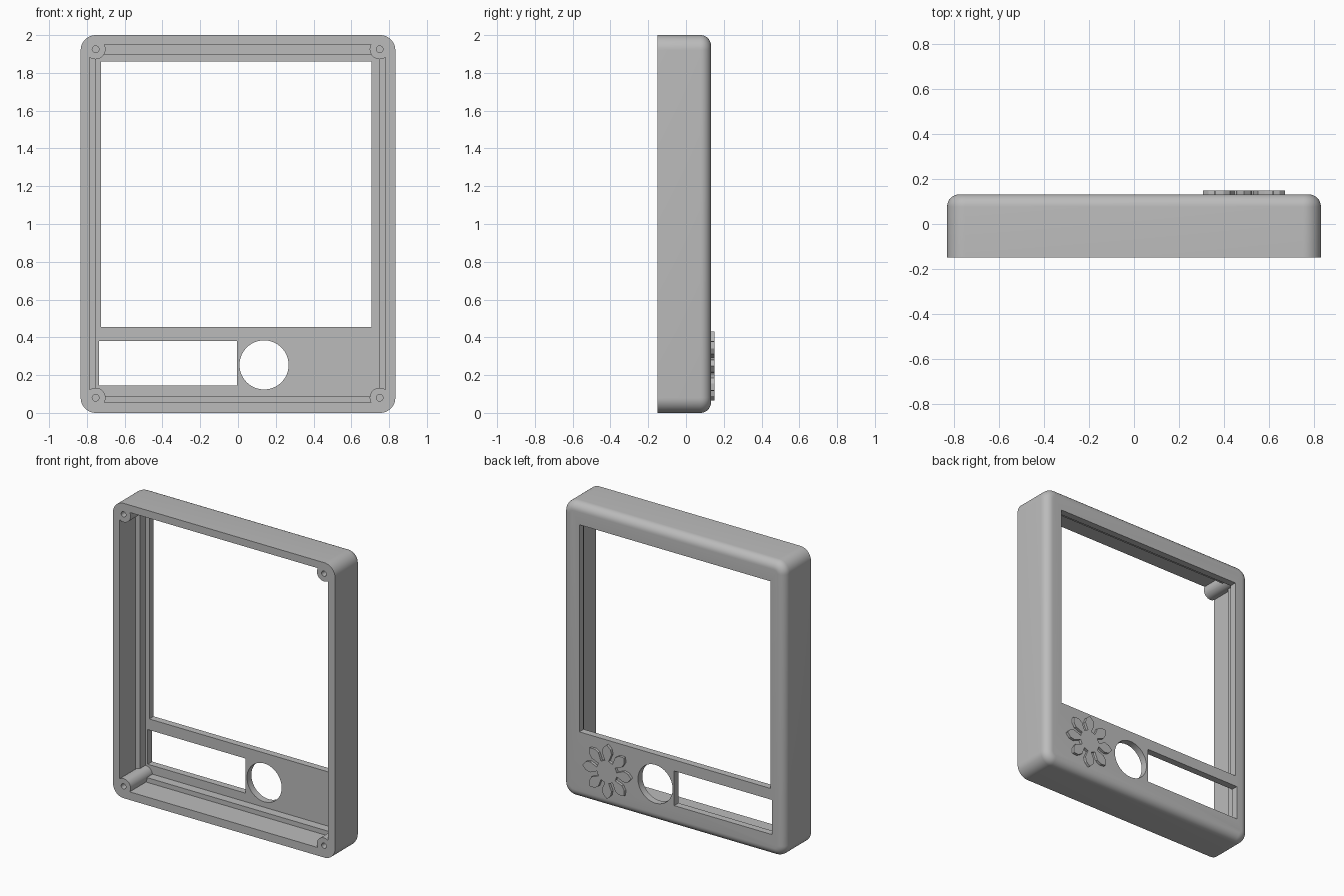
import bpy, bmesh, math
from mathutils import Matrix, Vector

cube = bpy.data.objects.get("Cube")
if cube:
    bpy.data.objects.remove(cube, do_unlink=True)

FRONT, BACK = -0.15, 0.132
WIDTH, HEIGHT = 1.666, 2.0

grey = bpy.data.materials.new("plain grey")
grey.use_nodes = True
grey.diffuse_color = (0.5, 0.5, 0.5, 1)
grey.node_tree.nodes["Principled BSDF"].inputs["Base Color"].default_value = (0.5, 0.5, 0.5, 1)


def finish(name, bm):
    bmesh.ops.recalc_face_normals(bm, faces=bm.faces[:])
    mesh = bpy.data.meshes.new(name)
    bm.to_mesh(mesh)
    bm.free()
    mesh.materials.append(grey)
    obj = bpy.data.objects.new(name, mesh)
    bpy.context.collection.objects.link(obj)
    return obj


def box_mesh(x0, x1, y0, y1, z0, z1):
    bm = bmesh.new()
    bmesh.ops.create_cube(bm, size=1)
    bmesh.ops.scale(bm, vec=(x1 - x0, y1 - y0, z1 - z0), verts=bm.verts)
    bmesh.ops.translate(bm, vec=((x0 + x1) / 2, (y0 + y1) / 2, (z0 + z1) / 2), verts=bm.verts)
    return bm


def box(name, *bounds):
    return finish(name, box_mesh(*bounds))


def rod(name, x, z, radius, y0, y1, sides=32):
    bm = bmesh.new()
    place = Matrix.Translation((x, (y0 + y1) / 2, z)) @ Matrix.Rotation(math.pi / 2, 4, "X")
    bmesh.ops.create_cone(bm, cap_ends=True, segments=sides, radius1=radius,
                          radius2=radius, depth=y1 - y0, matrix=place)
    return finish(name, bm)


def cut(target, cutter, keep=False):
    mod = target.modifiers.new("cut", "BOOLEAN")
    mod.operation = "DIFFERENCE"
    mod.solver = "EXACT"
    mod.object = cutter
    bpy.context.view_layer.objects.active = target
    bpy.ops.object.modifier_apply(modifier=mod.name)
    if not keep:
        bpy.data.objects.remove(cutter, do_unlink=True)


def smooth(obj):
    bpy.ops.object.select_all(action="DESELECT")
    obj.select_set(True)
    bpy.context.view_layer.objects.active = obj
    bpy.ops.object.shade_smooth_by_angle(angle=math.radians(30))


# Outer case: round the four corners, then the back rim
bm = box_mesh(-WIDTH / 2, WIDTH / 2, FRONT, BACK, 0, HEIGHT)
corners = [e for e in bm.edges if abs(e.verts[0].co.y - e.verts[1].co.y) > 0.1]
bmesh.ops.bevel(bm, geom=corners, offset=0.08, segments=10, profile=0.5, affect="EDGES")
rim = [e for e in bm.edges if all(v.co.y > BACK - 0.001 for v in e.verts)]
bmesh.ops.bevel(bm, geom=rim, offset=0.055, segments=8, profile=0.5, affect="EDGES")
case = finish("case", bm)

# Stepped cavity, leaving a screw post in each corner
cavity = box("cavity", -0.785, 0.78, -0.3, 0.025, 0.055, 1.95)
ledge = box("ledge", -0.754, 0.749, -0.25, 0.085, 0.087, 1.897)
posts = [(x, z) for x in (-0.754, 0.75) for z in (0.08, 1.925)]
for x, z in posts:
    post = rod("post", x, z, 0.053, -0.4, 0.2)
    cut(cavity, post, keep=True)
    cut(ledge, post)
cut(case, cavity)
cut(case, ledge)
for x, z in posts:
    cut(case, rod("screw_hole", x, z, 0.018, -0.3, 0.04, 20))

# Screen window, slot and round button opening
cut(case, box("window", -0.725, 0.708, -0.3, 0.3, 0.455, 1.86))
cut(case, box("slot", -0.737, -0.004, -0.3, 0.3, 0.145, 0.38))
cut(case, rod("button_hole", 0.138, 0.254, 0.13, -0.3, 0.3, 64))
smooth(case)

# Raised eight-petal ornament on the back
petal = [(0.075, -0.014), (0.125, -0.036), (0.158, -0.028),
         (0.183, 0), (0.158, 0.028), (0.125, 0.036), (0.075, 0.014)]
bm = bmesh.new()
outline = []
for i in range(8):
    a = i * math.pi / 4
    for r, t in petal:
        outline.append(bm.verts.new((0.49 + r * math.cos(a) - t * math.sin(a), BACK - 0.005,
                                     0.248 + r * math.sin(a) + t * math.cos(a))))
face = bm.faces.new(outline)
raised = bmesh.ops.extrude_face_region(bm, geom=[face])["geom"]
bmesh.ops.translate(bm, vec=Vector((0, 0.15 - BACK + 0.005, 0)),
                    verts=[g for g in raised if isinstance(g, bmesh.types.BMVert)])
finish("back_ornament", bm)
